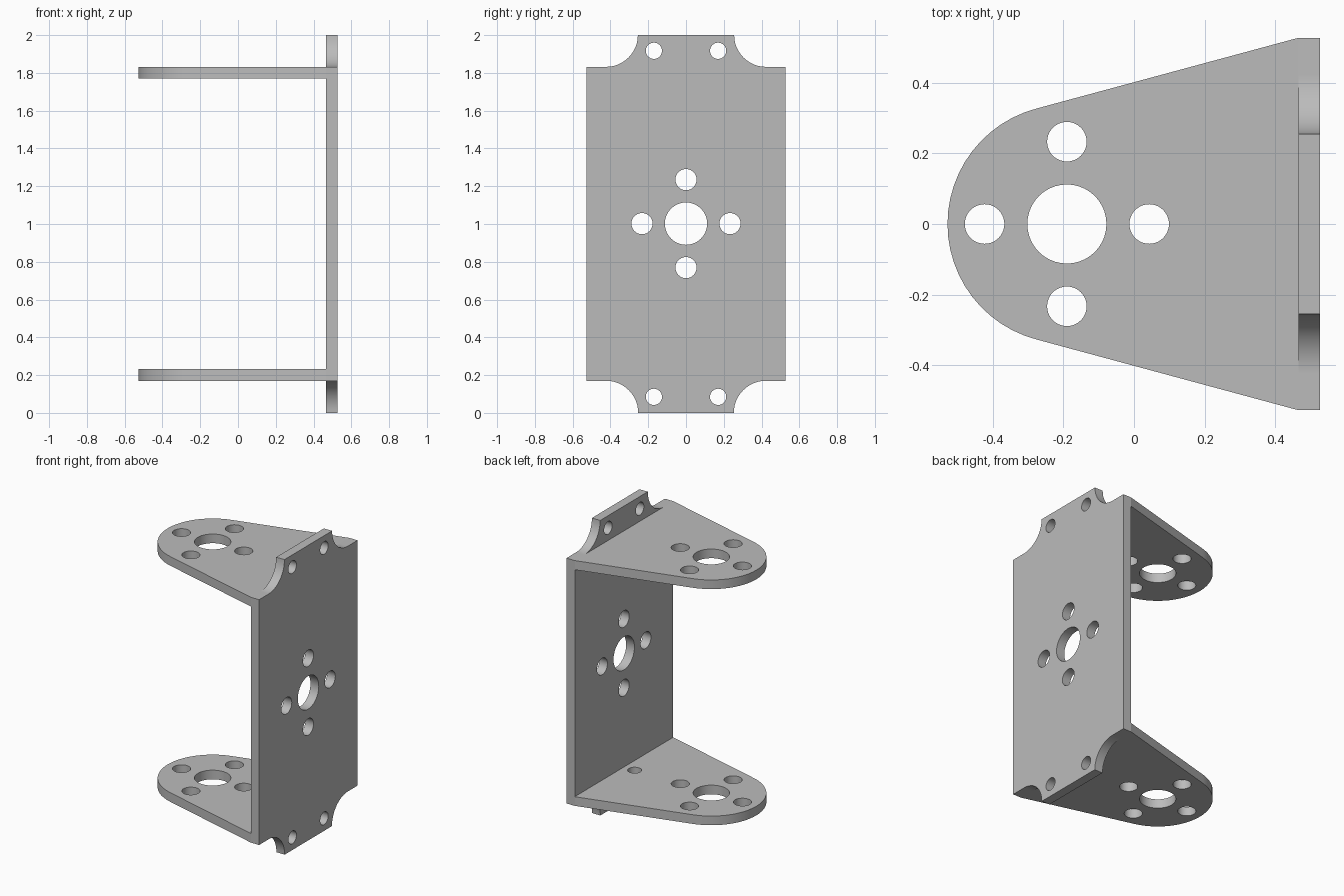
import bpy, bmesh
from math import sin, cos, pi, radians
from mathutils import Matrix

if "Cube" in bpy.data.objects:
    bpy.data.objects.remove(bpy.data.objects["Cube"])

metal = bpy.data.materials.new("grey metal")
metal.use_nodes = True
colour = (0.5, 0.5, 0.5, 1)
metal.diffuse_color = colour
metal.node_tree.nodes["Principled BSDF"].inputs["Base Color"].default_value = colour

THICK = 0.062
HALF = 0.527            # half of the depth and width
INNER = HALF - THICK    # inner face of the back plate
LOW, HIGH = 0.17, 1.832


def arc(cx, cy, r, start, end, steps):
    angles = [radians(start + (end - start) * i / steps) for i in range(steps + 1)]
    return [(cx + r * cos(a), cy + r * sin(a)) for a in angles]


def circle(cx, cy, r):
    return arc(cx, cy, r, 0, 360, 40)[:-1]


def hole_pattern(cx, cy):
    """One large hole with four small ones around it."""
    d = 0.233
    ring = [(d, 0), (-d, 0), (0, d), (0, -d)]
    return [circle(cx, cy, 0.112)] + [circle(cx + u, cy + v, 0.056) for u, v in ring]


def sheet(name, loops, matrix):
    """Fill an outline with holes and thicken it."""
    bm = bmesh.new()
    for loop in loops:
        verts = [bm.verts.new((u, v, 0)) for u, v in loop]
        for a, b in zip(verts, verts[1:] + verts[:1]):
            bm.edges.new((a, b))
    bmesh.ops.triangle_fill(bm, use_beauty=True, edges=bm.edges[:], normal=(0, 0, 1))
    top = bmesh.ops.extrude_face_region(bm, geom=bm.faces[:])["geom"]
    moved = [g for g in top if isinstance(g, bmesh.types.BMVert)]
    bmesh.ops.translate(bm, verts=moved, vec=(0, 0, THICK))
    bmesh.ops.recalc_face_normals(bm, faces=bm.faces[:])
    bm.transform(matrix)
    mesh = bpy.data.meshes.new(name)
    bm.to_mesh(mesh)
    bm.free()
    mesh.materials.append(metal)
    obj = bpy.data.objects.new(name, mesh)
    bpy.context.collection.objects.link(obj)
    bpy.ops.object.select_all(action='DESELECT')
    obj.select_set(True)
    bpy.context.view_layer.objects.active = obj
    bpy.ops.object.shade_smooth_by_angle(angle=radians(30))
    obj.modifiers.new("flat sides", 'WEIGHTED_NORMAL').keep_sharp = True
    return obj


# Back plate: scooped corners leave a tab at each end
r = 2 - HIGH
edge = 0.255 + r
plate = [(HALF, LOW), (HALF, HIGH)]
plate += arc(edge, 2, r, 270, 180, 12)
plate += arc(-edge, 2, r, 0, -90, 12)
plate += [(-HALF, HIGH), (-HALF, LOW)]
plate += arc(-edge, 0, LOW, 90, 0, 12)
plate += arc(edge, 0, LOW, 180, 90, 12)
tab_holes = [circle(y, z, 0.043) for y in (-0.17, 0.17) for z in (0.085, 1.917)]
stand_up = Matrix(((0, 0, 1, INNER), (1, 0, 0, 0), (0, 1, 0, 0), (0, 0, 0, 1)))
sheet("back_plate", [plate] + hole_pattern(0, 1.002) + tab_holes, stand_up)

# Arms: tapered sheets with a round end
CX = -0.19
arm = [(INNER, -HALF), (INNER, HALF)] + arc(CX, 0, 0.338, 104.8, 255.2, 24)
arm_holes = hole_pattern(CX, 0)
sheet("top_arm", [arm] + arm_holes, Matrix.Translation((0, 0, HIGH - THICK)))
sheet("bottom_arm", [arm] + arm_holes + [circle(0.385, 0, 0.043)],
      Matrix.Translation((0, 0, LOW)))
